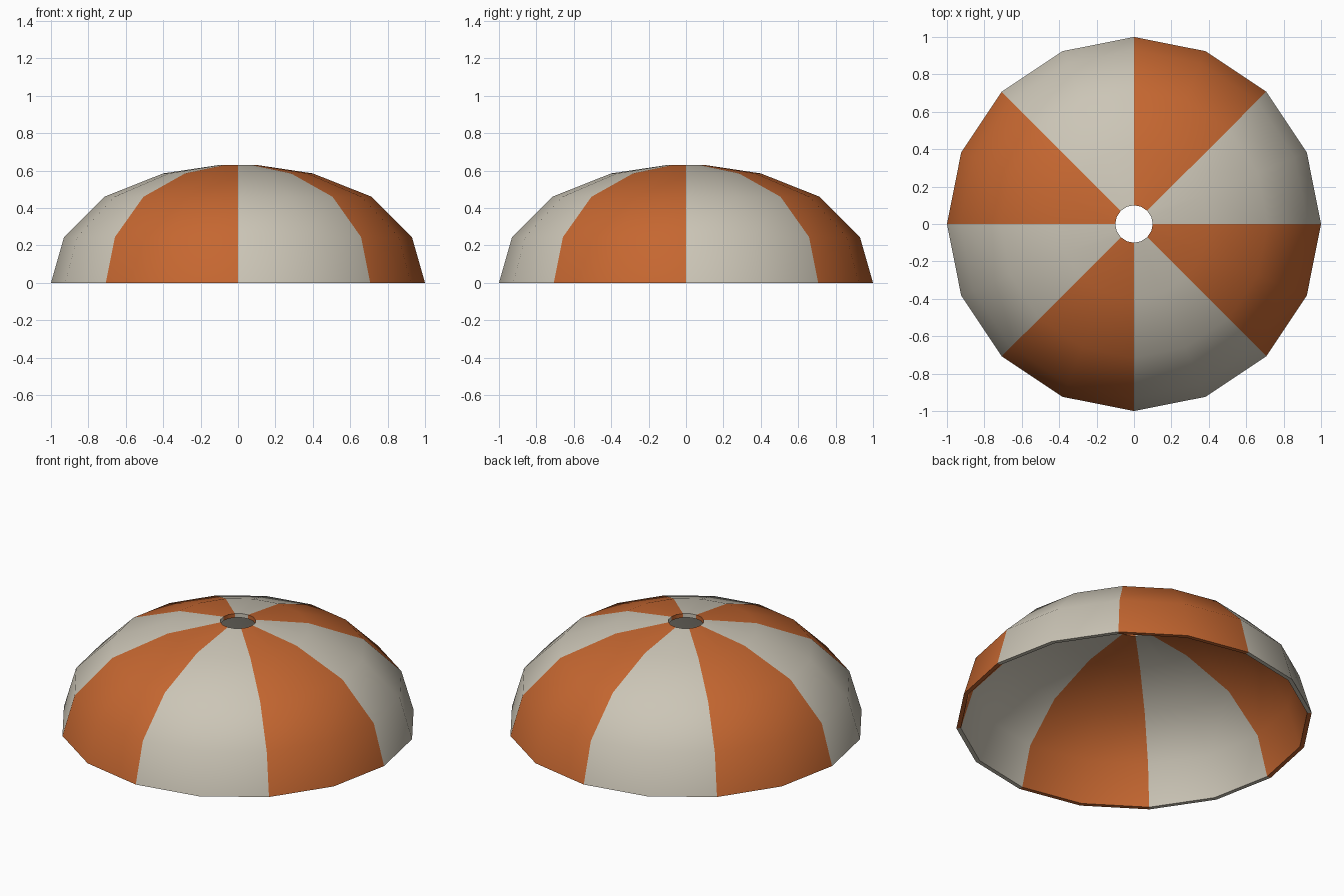
import bpy
import bmesh
import math

SIDES = 16
THICK = 0.025

cube = bpy.data.objects.get("Cube")
if cube:
    bpy.data.objects.remove(cube, do_unlink=True)


def make_material(name, rgb):
    mat = bpy.data.materials.new(name)
    mat.use_nodes = True
    color = (*rgb, 1.0)
    mat.diffuse_color = color
    bsdf = mat.node_tree.nodes["Principled BSDF"]
    bsdf.inputs["Base Color"].default_value = color
    bsdf.inputs["Roughness"].default_value = 0.8
    return mat


cream = make_material("cream_cloth", (0.60, 0.56, 0.47))
orange = make_material("orange_cloth", (0.56, 0.135, 0.03))

# Closed canopy section: outer skin from rim to vent, then inner skin back down
outer = [(1.0, 0.0), (0.93, 0.245), (0.715, 0.46), (0.4, 0.585), (0.1, 0.63)]
inner = [(0.1, outer[-1][1] - THICK)]
for r, z in reversed(outer[1:-1]):
    slope = math.atan2(z, r)
    inner.append((r - THICK * math.cos(slope), z - THICK * math.sin(slope)))
inner.append((1.0 - THICK, 0.0))
section = outer + inner

# Revolve the section into a thin faceted dome
bm = bmesh.new()
rings = []
for i in range(SIDES):
    a = math.tau * i / SIDES
    rings.append([bm.verts.new((r * math.cos(a), r * math.sin(a), z)) for r, z in section])

# Each gore spans two facets; gores alternate cream and orange
count = len(section)
for i in range(SIDES):
    a, b = rings[i], rings[(i + 1) % SIDES]
    for j in range(count):
        k = (j + 1) % count
        face = bm.faces.new((a[j], b[j], b[k], a[k]))
        face.material_index = (i // 2) % 2
bmesh.ops.recalc_face_normals(bm, faces=bm.faces)

mesh = bpy.data.meshes.new("canopy")
bm.to_mesh(mesh)
bm.free()
mesh.materials.append(cream)
mesh.materials.append(orange)
canopy = bpy.data.objects.new("canopy", mesh)
bpy.context.collection.objects.link(canopy)

# Smooth cloth with crisp rim and vent edges
bpy.ops.object.select_all(action="DESELECT")
canopy.select_set(True)
bpy.context.view_layer.objects.active = canopy
bpy.ops.object.shade_smooth_by_angle(angle=math.radians(40))
